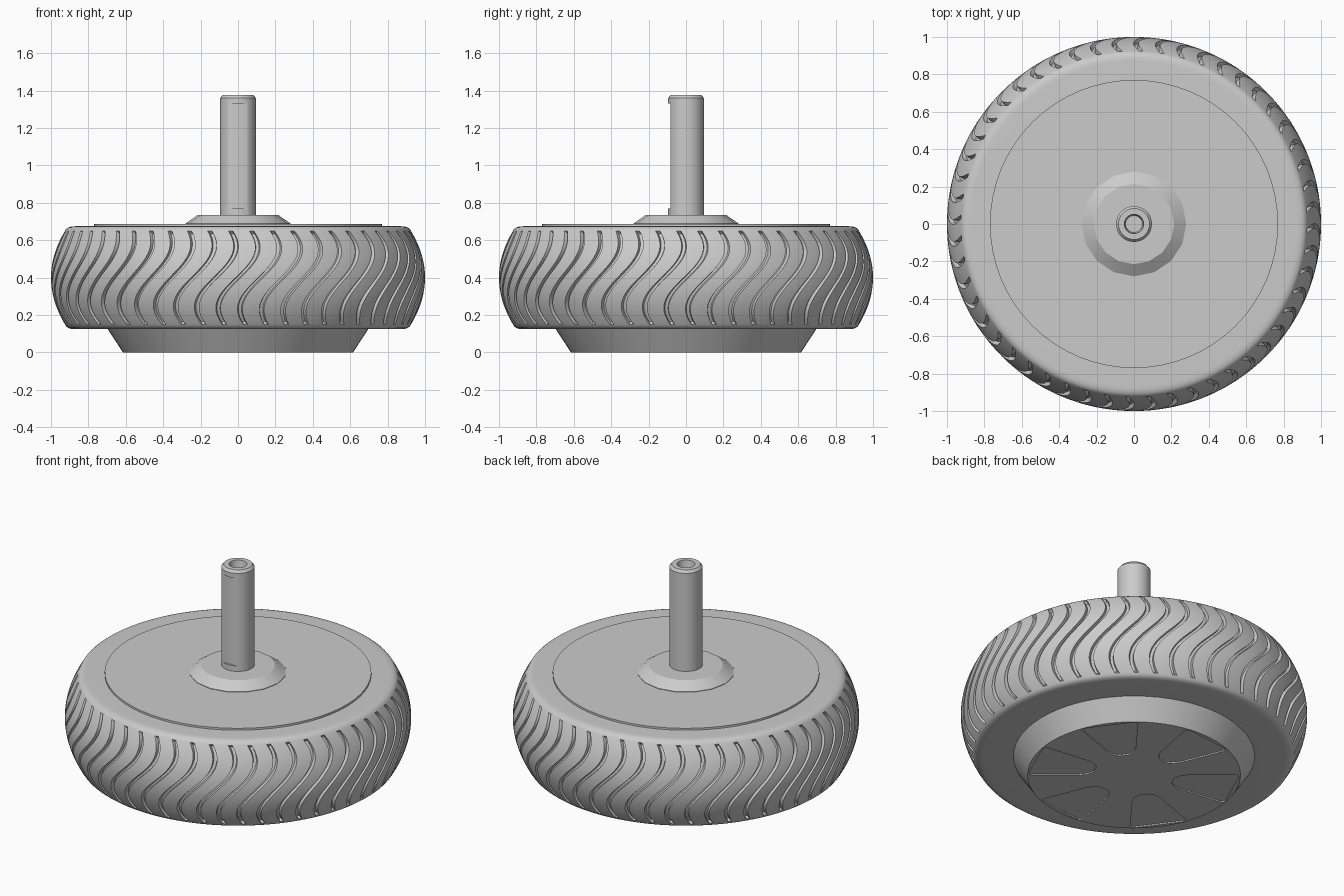
import bpy, bmesh, math
from math import sin, cos, pi
from mathutils import Matrix

old = bpy.data.objects.get("Cube")
if old:
    bpy.data.objects.remove(old)

grey = bpy.data.materials.new("plain grey")
grey.use_nodes = True
grey.diffuse_color = (0.6, 0.6, 0.6, 1)
grey.node_tree.nodes["Principled BSDF"].inputs["Base Color"].default_value = (0.6, 0.6, 0.6, 1)


def make_object(name, bm):
    bmesh.ops.recalc_face_normals(bm, faces=bm.faces)
    mesh = bpy.data.meshes.new(name)
    bm.to_mesh(mesh)
    bm.free()
    mesh.materials.append(grey)
    obj = bpy.data.objects.new(name, mesh)
    bpy.context.collection.objects.link(obj)
    return obj


def activate(obj):
    bpy.ops.object.select_all(action='DESELECT')
    obj.select_set(True)
    bpy.context.view_layer.objects.active = obj


def smooth(obj, angle=30):
    activate(obj)
    bpy.ops.object.shade_smooth_by_angle(angle=math.radians(angle))


def skin(bm, rings, capped):
    """Join equal rings of vertices with quads, closing the ends if asked."""
    for low, high in zip(rings, rings[1:]):
        n = len(low)
        for i in range(n):
            j = (i + 1) % n
            bm.faces.new((low[i], low[j], high[j], high[i]))
    if capped:
        bm.faces.new(rings[0])
        bm.faces.new(rings[-1])


def lathe(name, profile, sides):
    bm = bmesh.new()
    rings = [[bm.verts.new((r * cos(2 * pi * i / sides), r * sin(2 * pi * i / sides), z))
              for i in range(sides)] for r, z in profile]
    skin(bm, rings, True)
    return make_object(name, bm)


def cut(obj, cutter):
    cutter.hide_render = True
    mod = obj.modifiers.new("cut", 'BOOLEAN')
    mod.object = cutter
    mod.solver = 'EXACT'
    activate(obj)
    bpy.ops.object.modifier_apply(modifier=mod.name)
    bpy.data.objects.remove(cutter)


# Tyre: crowned tread with sunken S-shaped grooves
MID, HALF, GROOVES = 0.40, 0.25, 52
pitch = 2 * pi / GROOVES
columns = [(-0.013, 0), (-0.009, 1), (0.009, 1), (0.013, 0),
           (0.037, 0), (0.060, 0), (0.084, 0)]
side = [(0.60, 0.275), (0.87, 0.275), (0.89, 0.274), (0.907, 0.269), (0.918, 0.261)]
steps = 32
tread = [(1 - 1.2 * dz * dz, dz) for dz in
         (HALF * (2 * k / steps - 1) for k in range(steps + 1))]
profile = [(r, -z) for r, z in side] + tread + [(r, z) for r, z in reversed(side)]

bm = bmesh.new()
rings = []
for r, dz in profile:
    h = max(-1, min(1, dz / HALF))
    sweep = 0.11 * sin(0.75 * pi * h)
    depth = 0.022 * min(1, (1 - abs(h)) * steps / 2)
    ring = []
    for g in range(GROOVES):
        for offset, sunk in columns:
            a = g * pitch + offset + sweep - pi / 2
            rr = r - depth * sunk
            ring.append(bm.verts.new((rr * cos(a), rr * sin(a), MID + dz)))
    rings.append(ring)
skin(bm, rings, False)
smooth(make_object("tyre", bm))

# Raised cover plate and the boss around the axle
smooth(lathe("cover_plate", [(0.77, 0.60), (0.77, 0.687)], 64))
smooth(lathe("axle_boss", [(0.28, 0.66), (0.28, 0.69), (0.215, 0.735)], 16))

# Hub below the tyre with six shallow tapered pockets
hub = lathe("hub", [(0.615, 0.0), (0.70, 0.13), (0.70, 0.20)], 64)
half_pocket = [(0.59, 0.15), (0.57, 0.165), (0.30, 0.085), (0.26, 0.065), (0.235, 0.03)]
outline = half_pocket + [(x, -y) for x, y in reversed(half_pocket)]
bm = bmesh.new()
for k in range(6):
    turn = Matrix.Rotation(math.radians(36 + 60 * k), 4, 'Z')
    rings = []
    for z in (-0.05, 0.008):
        ring = [bm.verts.new((x, y, z)) for x, y in outline]
        bmesh.ops.transform(bm, matrix=turn, verts=ring)
        rings.append(ring)
    skin(bm, rings, True)
cut(hub, make_object("pocket_cutter", bm))
smooth(hub)

# Axle with chamfered end, centre hole and a flat on the front
axle = lathe("axle", [(0.096, 0.70), (0.096, 1.36), (0.083, 1.376),
                      (0.052, 1.376), (0.045, 1.33)], 32)
bm = bmesh.new()
bmesh.ops.create_cube(bm, size=1, matrix=Matrix.Translation((0, -0.183, 1.05))
                      @ Matrix.Diagonal((0.4, 0.2, 0.56, 1)))
cut(axle, make_object("flat_cutter", bm))
smooth(axle)
